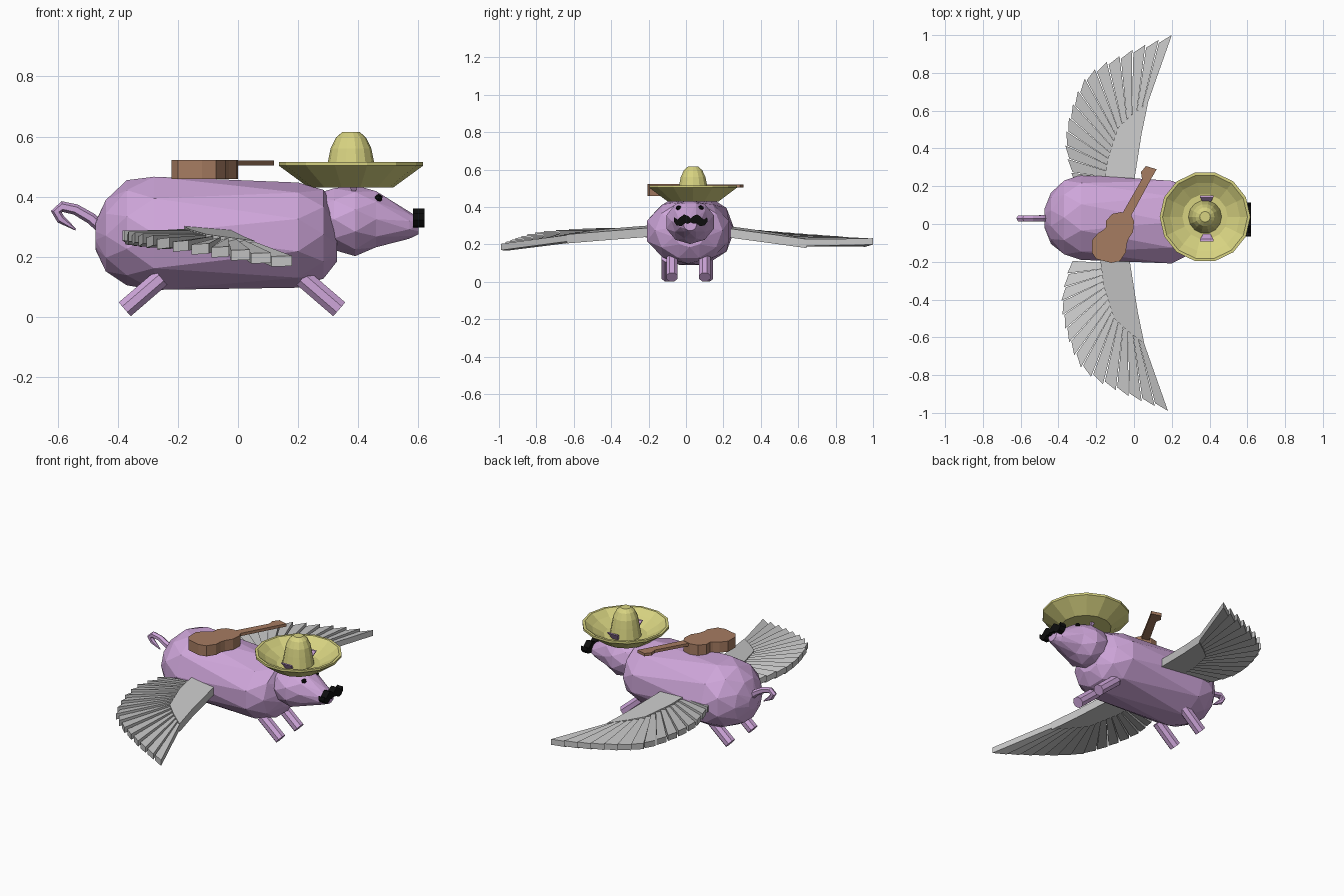
import bpy, bmesh, math
from mathutils import Vector as V

if "Cube" in bpy.data.objects:
    bpy.data.objects.remove(bpy.data.objects["Cube"])


def material(name, col):
    m = bpy.data.materials.new(name)
    m.diffuse_color = (*col, 1)
    m.use_nodes = True
    m.node_tree.nodes["Principled BSDF"].inputs["Base Color"].default_value = m.diffuse_color
    return m


PINK = material("pink skin", (0.62, 0.38, 0.70))
GREY = material("light grey feather", (0.58, 0.58, 0.58))
STRAW = material("straw yellow", (0.68, 0.65, 0.22))
WOOD = material("brown wood", (0.38, 0.20, 0.12))
BLACK = material("black", (0.004, 0.004, 0.004))


def finish(name, bm, mat):
    bmesh.ops.remove_doubles(bm, verts=bm.verts, dist=1e-5)
    bmesh.ops.recalc_face_normals(bm, faces=bm.faces)
    me = bpy.data.meshes.new(name)
    bm.to_mesh(me)
    bm.free()
    me.materials.append(mat)
    ob = bpy.data.objects.new(name, me)
    bpy.context.collection.objects.link(ob)
    return ob


def add_loft(bm, rings, caps=True):
    vs = [[bm.verts.new(p) for p in r] for r in rings]
    n = len(rings[0])
    for a, b in zip(vs, vs[1:]):
        for i in range(n):
            j = (i + 1) % n
            bm.faces.new((a[i], a[j], b[j], b[i]))
    if caps:
        bm.faces.new(vs[0])
        bm.faces.new(vs[-1])


def loft(name, rings, mat):
    bm = bmesh.new()
    add_loft(bm, rings)
    return finish(name, bm, mat)


def x_rings(specs, n):
    # each spec: x, centre y, centre z, half width, half height; rings twist for facets
    out = []
    for k, (x, cy, cz, ry, rz) in enumerate(specs):
        a = [2 * math.pi * (i + 0.5 * (k % 2)) / n for i in range(n)]
        out.append([V((x, cy + ry * math.sin(t), cz + rz * math.cos(t))) for t in a])
    return out


def tube(name, path, radii, n, mat):
    pts = [V(p) for p in path]
    rings = []
    for i, p in enumerate(pts):
        d = (pts[min(i + 1, len(pts) - 1)] - pts[max(i - 1, 0)]).normalized()
        side = V((0, 1, 0))
        up = d.cross(side).normalized()
        rings.append([p + radii[i] * (side * math.cos(t) + up * math.sin(t))
                      for t in (2 * math.pi * (j + 0.5) / n for j in range(n))])
    return loft(name, rings, mat)


def tri(ob):
    # faceted triangles on the rounded shapes
    bm = bmesh.new()
    bm.from_mesh(ob.data)
    bmesh.ops.triangulate(bm, faces=[f for f in bm.faces if len(f.verts) == 4])
    bm.to_mesh(ob.data)
    bm.free()


# Body and head
tri(loft("body", x_rings([
    (-0.475, 0.03, 0.27, 0.05, 0.045), (-0.44, 0.03, 0.27, 0.135, 0.125),
    (-0.37, 0.035, 0.28, 0.205, 0.175), (-0.28, 0.035, 0.278, 0.225, 0.198),
    (0.20, 0.01, 0.272, 0.23, 0.175), (0.285, 0.015, 0.275, 0.18, 0.155),
    (0.33, 0.02, 0.265, 0.09, 0.08)], 10), PINK))
tri(loft("head", x_rings([
    (0.26, 0.022, 0.33, 0.09, 0.08), (0.32, 0.022, 0.325, 0.125, 0.108),
    (0.39, 0.022, 0.32, 0.133, 0.118), (0.46, 0.022, 0.325, 0.10, 0.098),
    (0.57, 0.022, 0.305, 0.055, 0.045), (0.60, 0.022, 0.303, 0.035, 0.03)], 10), PINK))

# Legs
for nm, x, d, ys in (("front_leg", 0.215, 1, (-0.075, 0.10)), ("rear_leg", -0.255, -1, (-0.10, 0.115))):
    for y, s in zip(ys, ("right", "left")):
        tube(f"{nm}_{s}", [(x, y, 0.13), (x + d * 0.122, y, 0.025)], [0.033, 0.033], 8, PINK)

# Curly tail
tube("tail", [(-0.44, 0.03, 0.285), (-0.49, 0.03, 0.328), (-0.54, 0.03, 0.357), (-0.585, 0.03, 0.367),
              (-0.605, 0.03, 0.35), (-0.59, 0.03, 0.325), (-0.54, 0.03, 0.29)],
     [0.02, 0.019, 0.018, 0.018, 0.018, 0.015, 0.003], 6, PINK)

# Ears poking through the brim
for s, nm in ((-1, "right"), (1, "left")):
    loft(f"ear_{nm}", [[V((x, 0.03 + s * (y + o), z)) for x, y, z in
                        ((0.385, 0.05, 0.40), (0.35, 0.11, 0.492), (0.42, 0.11, 0.492))]
                       for o in (0, 0.012)], PINK)

# Eyes
for y, nm in ((-0.04, "right"), (0.08, "left")):
    bm = bmesh.new()
    bmesh.ops.create_icosphere(bm, subdivisions=1, radius=0.015)
    bmesh.ops.translate(bm, verts=bm.verts, vec=(0.468, y, 0.395))
    finish(f"eye_{nm}", bm, BLACK)

# Moustache: mirrored half outline, extruded
half = [(0, 0.338), (0.014, 0.352), (0.035, 0.36), (0.055, 0.346), (0.07, 0.332), (0.088, 0.345),
        (0.09, 0.322), (0.075, 0.302), (0.05, 0.297), (0.03, 0.314), (0.015, 0.31), (0, 0.318)]
outline = half + [(-y, z) for y, z in half[-2:0:-1]]
loft("moustache", [[V((x, 0.025 + y, z)) for y, z in outline] for x in (0.582, 0.62)], BLACK)

# Wide-brimmed hat: lathe
prof = [(0, 0.43), (0.14, 0.43), (0.24, 0.503), (0.24, 0.516), (0.225, 0.516), (0.185, 0.485), (0.12, 0.45),
        (0.088, 0.45), (0.077, 0.515), (0.068, 0.56), (0.05, 0.597), (0.028, 0.616), (0, 0.62)]
bm = bmesh.new()
N = 14
add_loft(bm, [[(0.376 + r * math.cos(2 * math.pi * i / N), 0.038 + r * math.sin(2 * math.pi * i / N), z)
               for i in range(N)] for r, z in prof[1:-1]])
finish("hat", bm, STRAW)

# Guitar on the back
gbody = [(-0.222, -0.153), (-0.222, -0.085), (-0.19, -0.048), (-0.16, -0.03), (-0.148, -0.016),
         (-0.148, 0.016), (-0.116, 0.053), (-0.07, 0.063), (-0.016, 0.048), (0, 0.016), (-0.005, -0.042),
         (-0.03, -0.08), (-0.04, -0.11), (-0.042, -0.148), (-0.074, -0.196), (-0.12, -0.206), (-0.2, -0.185)]
gneck = [(-0.068, 0.045), (0.042, 0.238), (0.037, 0.275), (0.063, 0.307), (0.12, 0.29), (0.09, 0.238), (-0.02, 0.035)]
loft("guitar_body", [[V((x, y, z)) for x, y in gbody] for z in (0.458, 0.522)], WOOD)
loft("guitar_neck", [[V((x, y, z)) for x, y in gneck] for z in (0.504, 0.521)], WOOD)

# Wings: plate plus a fan of thick feathers
TIPS = [(0.20, 1.0), (0.01, 0.93), (-0.16, 0.85), (-0.25, 0.79), (-0.31, 0.68), (-0.355, 0.53),
        (-0.365, 0.42), (-0.345, 0.31), (-0.31, 0.20)]
ROOTS = [(0.075, 0.645), (-0.015, 0.575), (-0.085, 0.51), (-0.14, 0.34), (-0.16, 0.19)]
LEAD = [(-0.005, 0.19), (0.04, 0.476)]


def sample(pts, t):
    pts = [V(p) for p in pts]
    lens = [(b - a).length for a, b in zip(pts, pts[1:])]
    d = t * sum(lens)
    for a, b, l in zip(pts, pts[1:], lens):
        if d <= l + 1e-9:
            return a.lerp(b, d / l)
        d -= l
    return pts[-1]


for s, nm in ((-1, "right"), (1, "left")):
    drop = 0.055 if s > 0 else 0.03

    def place(p, z):
        return V((p[0], p[1], z)) if s > 0 else V((p[0] - 0.02, -p[1] + 0.01, z))

    def plate_z(p):
        return 0.272 - drop * (p[1] - 0.19) / 0.45 - 0.08 * (p[0] + 0.08)

    def tip_z(p, t):
        return 0.21 + 0.065 * t * t if s > 0 else 0.18 + 0.15 * (0.2 - p[0])

    edge = ROOTS + LEAD
    loft(f"wing_plate_{nm}", [[place(p, plate_z(p) + h) for p in edge] for h in (-0.024, 0.024)], GREY)
    bm = bmesh.new()
    F = 15
    for i in range(F):
        t0, t1 = i / F, (i + 1) / F
        r0, r1 = sample(ROOTS, t0), sample(ROOTS, t1)
        e0, e1 = sample(TIPS, t0), sample(TIPS, t1 - 0.006)
        e1 = e1.lerp(r1, 0.05)
        inn = V((-0.03, 0.40))
        k = 0.02 if i == 0 else 0.12
        r0, r1 = r0.lerp(inn, k), r1.lerp(inn, 0.12)
        quad = [(r0, plate_z(r0) + 0.004), (e0, tip_z(e0, t0) + 0.006),
                (e1, tip_z(e1, t1) - 0.006), (r1, plate_z(r1) - 0.006)]
        add_loft(bm, [[place(p, z + h) for p, z in quad] for h in (-0.017, 0.017)])
    finish(f"wing_feathers_{nm}", bm, GREY)
